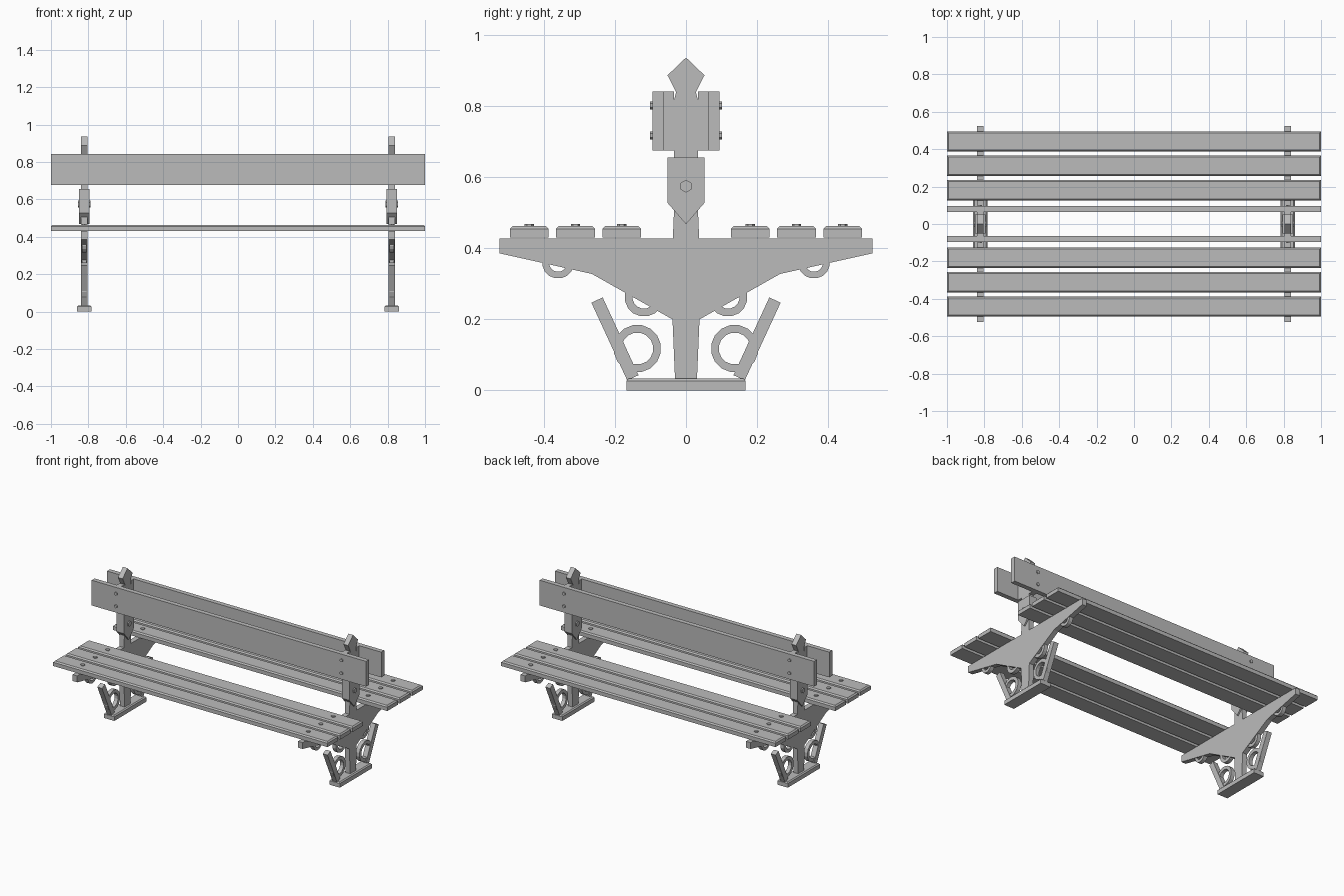
import bpy, bmesh, math
from mathutils import Matrix, Vector

if "Cube" in bpy.data.objects:
    bpy.data.objects.remove(bpy.data.objects["Cube"], do_unlink=True)

grey = bpy.data.materials.new("plain grey")
grey.use_nodes = True
COLOUR = (0.5, 0.5, 0.5, 1)
grey.diffuse_color = COLOUR
grey.node_tree.nodes["Principled BSDF"].inputs["Base Color"].default_value = COLOUR

SUPPORT_X = 0.822


def finish(name, bm):
    bmesh.ops.recalc_face_normals(bm, faces=bm.faces)
    mesh = bpy.data.meshes.new(name)
    bm.to_mesh(mesh)
    bm.free()
    mesh.materials.append(grey)
    obj = bpy.data.objects.new(name, mesh)
    bpy.context.collection.objects.link(obj)
    return obj


def box(name, centre, size, chamfer=0, tilt=0):
    """Box, optionally tilted about x, with its top edges chamfered."""
    bm = bmesh.new()
    bmesh.ops.create_cube(bm, size=1)
    bmesh.ops.scale(bm, vec=size, verts=bm.verts)
    if chamfer:
        top = [e for e in bm.edges if all(v.co.z > 0 for v in e.verts)]
        bmesh.ops.bevel(bm, geom=top, offset=chamfer, segments=1, affect='EDGES')
    bm.transform(Matrix.Translation(centre) @ Matrix.Rotation(tilt, 4, 'X'))
    return finish(name, bm)


def plate(name, x, half_profile, thick):
    """Extrude a symmetric (y, z) outline along x."""
    outline = half_profile + [(-y, z) for y, z in reversed(half_profile) if y > 0]
    bm = bmesh.new()
    face = bm.faces.new([bm.verts.new((x - thick / 2, y, z)) for y, z in outline])
    new = bmesh.ops.extrude_face_region(bm, geom=[face])["geom"]
    bmesh.ops.translate(bm, vec=(thick, 0, 0),
                        verts=[v for v in new if isinstance(v, bmesh.types.BMVert)])
    return finish(name, bm)


def bolt(name, centre, axis, radius, length, sides=6):
    bm = bmesh.new()
    bmesh.ops.create_cone(bm, cap_ends=True, segments=sides, radius1=radius,
                          radius2=radius, depth=length)
    turn = Vector(axis).to_track_quat('Z', 'Y').to_matrix().to_4x4()
    bm.transform(Matrix.Translation(centre) @ turn)
    return finish(name, bm)


def ring(name, x, y, z, outer, inner, thick, sides=16):
    """Flat scroll ring with a rectangular section, facing x."""
    bm = bmesh.new()
    loops = []
    for i in range(sides):
        a = 2 * math.pi * (i + 0.5) / sides
        loops.append([bm.verts.new((x + s * thick / 2, y + r * math.cos(a), z + r * math.sin(a)))
                      for r, s in ((outer, -1), (outer, 1), (inner, 1), (inner, -1))])
    for i in range(sides):
        a, b = loops[i], loops[(i + 1) % sides]
        for k in range(4):
            n = (k + 1) % 4
            bm.faces.new((a[k], a[n], b[n], b[k]))
    return finish(name, bm)


# Half outlines of the cast support and the pointed bracket
frame_half = [(0.031, 0.034), (0.038, 0.2), (0.265, 0.328), (0.525, 0.386),
              (0.525, 0.428), (0.037, 0.428), (0.034, 0.5), (0.034, 0.815),
              (0.028, 0.84), (0.052, 0.887), (0, 0.937)]
bracket_half = [(0, 0.468), (0.052, 0.528), (0.052, 0.655)]

# Two end supports
for side, x in (("right", -SUPPORT_X), ("left", SUPPORT_X)):
    plate(f"{side}_support", x, frame_half, 0.034)
    plate(f"{side}_bracket", x, bracket_half, 0.054)
    bolt(f"{side}_bracket_bolt", (x, 0, 0.575), (1, 0, 0), 0.018, 0.068)
    box(f"{side}_foot", (x, 0, 0.017), (0.075, 0.335, 0.034), 0.007)
    for end, s in (("front", -1), ("back", 1)):
        tag = f"{side}_{end}"
        box(f"{tag}_brace", (x, s * 0.2, 0.145), (0.034, 0.035, 0.241), 0, -s * 0.432)
        ring(f"{tag}_lower_ring", x, s * 0.137, 0.118, 0.067, 0.045, 0.026)
        ring(f"{tag}_middle_ring", x, s * 0.118, 0.263, 0.055, 0.033, 0.026)
        ring(f"{tag}_outer_ring", x, s * 0.36, 0.36, 0.045, 0.026, 0.026)
        box(f"{tag}_spacer", (x, s * 0.049, 0.759), (0.034, 0.03, 0.166))

# Seat and back boards, front and back
for end, s in (("front", -1), ("back", 1)):
    for i, y in enumerate((0.181, 0.311, 0.441)):
        box(f"{end}_seat_board_{i + 1}", (0, s * y, 0.4465), (2, 0.109, 0.033), 0.008)
        for x in (-SUPPORT_X, SUPPORT_X):
            bolt(f"{end}_seat_bolt", (x, s * y, 0.464), (0, 0, 1), 0.013, 0.01)
    box(f"{end}_back_board", (0, s * 0.0795, 0.759), (2, 0.031, 0.166))
    for x in (-SUPPORT_X, SUPPORT_X):
        for z in (0.718, 0.802):
            bolt(f"{end}_back_bolt", (x, s * 0.097, z), (0, s, 0), 0.011, 0.01)
